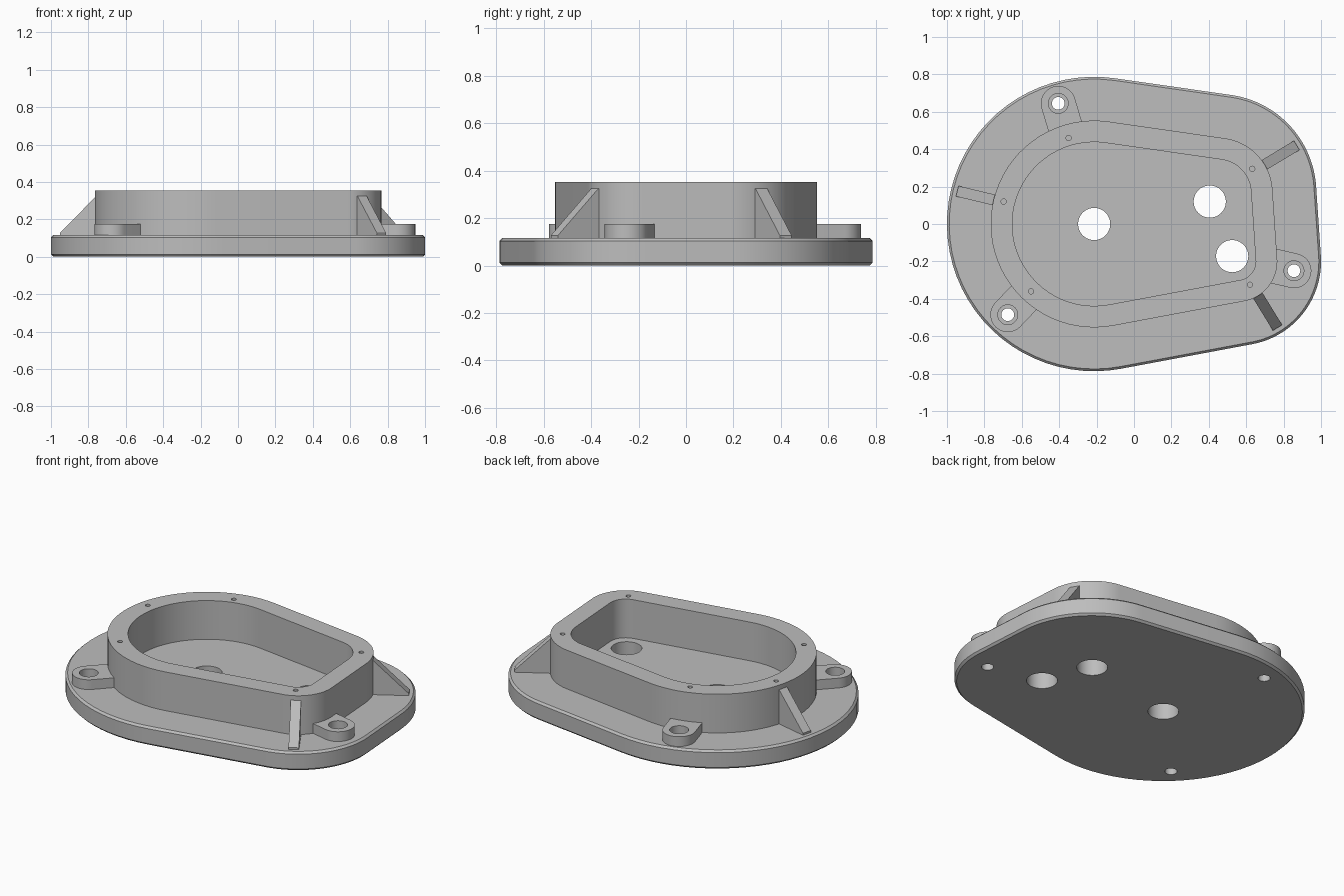
import bpy, bmesh, math
from mathutils import Vector

cube = bpy.data.objects.get("Cube")
if cube:
    bpy.data.objects.remove(cube, do_unlink=True)

grey = bpy.data.materials.new("plain_grey")
grey.use_nodes = True
COLOR = (0.51, 0.51, 0.51, 1)
grey.diffuse_color = COLOR
grey.node_tree.nodes["Principled BSDF"].inputs["Base Color"].default_value = COLOR

# Heights
PLATE, WALL, BOSS, RIB = 0.115, 0.353, 0.175, 0.325
CHAMFER = 0.012

# Plate outline: three circles wrapped by tangents, counter-clockwise
HUB = Vector((-0.213, 0.0))
CIRCLES = [(HUB, 0.787), (Vector((0.55, -0.2)), 0.45), (Vector((0.445, 0.165)), 0.53)]
WALL_OUT, WALL_IN = -0.234, -0.349      # outline offsets of the raised wall


def outline(offset, z, steps=40):
    """Tangent-arc outline grown by offset, at height z."""
    turns = []
    for i, (c, r) in enumerate(CIRCLES):
        c2, r2 = CIRCLES[(i + 1) % 3]
        d = c2 - c
        turns.append(math.atan2(d.y, d.x) - math.acos((r - r2) / d.length))
    pts = []
    for i, (c, r) in enumerate(CIRCLES):
        a, b = turns[i - 1], turns[i]
        span = (b - a) % math.tau
        for k in range(steps + 1):
            t = a + span * k / steps
            pts.append((c.x + (r + offset) * math.cos(t), c.y + (r + offset) * math.sin(t), z))
    return pts


def loft(name, sections, closed=False):
    """Skin equal-length loops; cap the ends or join last to first."""
    bm = bmesh.new()
    loops = [[bm.verts.new(p) for p in s] for s in sections]
    n = len(loops[0])
    pairs = list(zip(loops, loops[1:]))
    if closed:
        pairs.append((loops[-1], loops[0]))
    else:
        bm.faces.new(loops[0][::-1])
        bm.faces.new(loops[-1])
    for a, b in pairs:
        for i in range(n):
            j = (i + 1) % n
            bm.faces.new((a[i], a[j], b[j], b[i]))
    bmesh.ops.recalc_face_normals(bm, faces=bm.faces)
    mesh = bpy.data.meshes.new(name)
    bm.to_mesh(mesh)
    bm.free()
    mesh.materials.append(grey)
    ob = bpy.data.objects.new(name, mesh)
    bpy.context.collection.objects.link(ob)
    return ob


def prism(name, pts, z0, z1):
    return loft(name, [[(x, y, z) for x, y in pts] for z in (z0, z1)])


def activate(ob):
    bpy.ops.object.select_all(action='DESELECT')
    ob.select_set(True)
    bpy.context.view_layer.objects.active = ob


def drill(ob, x, y, r, z0, z1, sides=40):
    """Cut a round vertical hole."""
    ring = [(x + r * math.cos(math.tau * k / sides), y + r * math.sin(math.tau * k / sides))
            for k in range(sides)]
    cutter = prism("hole_cutter", ring, z0, z1)
    cutter.hide_render = True
    mod = ob.modifiers.new("hole", 'BOOLEAN')
    mod.operation, mod.solver, mod.object = 'DIFFERENCE', 'EXACT', cutter
    activate(ob)
    bpy.ops.object.modifier_apply(modifier=mod.name)
    bpy.data.objects.remove(cutter, do_unlink=True)


# Chamfered base plate
plate = loft("base_plate", [outline(-CHAMFER, 0), outline(0, CHAMFER),
                            outline(0, PLATE - CHAMFER), outline(-CHAMFER, PLATE)])
for x, y in [(-0.213, 0.0), (0.405, 0.12), (0.525, -0.172)]:
    drill(plate, x, y, 0.086, -0.1, 0.3, 64)

# Raised wall around the cavity, with small screw holes in its rim
wall = loft("housing_wall", [outline(WALL_OUT, PLATE), outline(WALL_OUT, WALL),
                             outline(WALL_IN, WALL), outline(WALL_IN, PLATE)], closed=True)
for x, y in [(-0.35, 0.46), (0.632, 0.295), (-0.697, 0.12), (-0.55, -0.36), (0.62, -0.325)]:
    drill(wall, x, y, 0.014, WALL - 0.1, WALL + 0.1, 20)

parts = [plate, wall]

# Mounting bosses: U-shaped tabs running into the wall, counterbored
BOSS_R, BOSS_LEN = 0.093, 0.16
for label, x, y in [("back", -0.405, 0.645), ("front", -0.675, -0.485), ("left", 0.855, -0.25)]:
    c = Vector((x, y))
    inward = (HUB - c).normalized()
    side = Vector((-inward.y, inward.x))
    pts = [c + side * BOSS_R * math.cos(math.pi * k / 24) - inward * BOSS_R * math.sin(math.pi * k / 24)
           for k in range(25)]
    pts += [c - side * BOSS_R + inward * BOSS_LEN, c + side * BOSS_R + inward * BOSS_LEN]
    boss = prism("mounting_boss_" + label, [tuple(p) for p in pts], PLATE, BOSS)
    drill(boss, x, y, 0.053, PLATE - 0.1, BOSS + 0.1)
    drill(plate, x, y, 0.034, -0.1, 0.3)
    parts.append(boss)

# Sloped ribs bracing the wall: circle index, direction in degrees
RIB_W, RIB_LEN, SINK = 0.029, 0.2, 0.04
for label, i, deg in [("right", 0, 166.5), ("left_back", 2, 31), ("left_front", 1, -58.5)]:
    c, r = CIRCLES[i]
    out = Vector((math.cos(math.radians(deg)), math.sin(math.radians(deg))))
    side = Vector((-out.y, out.x)) * RIB_W
    r += WALL_OUT
    profile = [(r - SINK, PLATE), (r + RIB_LEN, PLATE), (r + RIB_LEN, PLATE + 0.012),
               (r, RIB), (r - SINK, RIB)]
    sections = [[(*(c + out * d + side * s), z) for d, z in profile] for s in (-1, 1)]
    parts.append(loft("rib_" + label, sections))

for ob in parts:
    activate(ob)
    bpy.ops.object.shade_smooth_by_angle(angle=math.radians(30))
